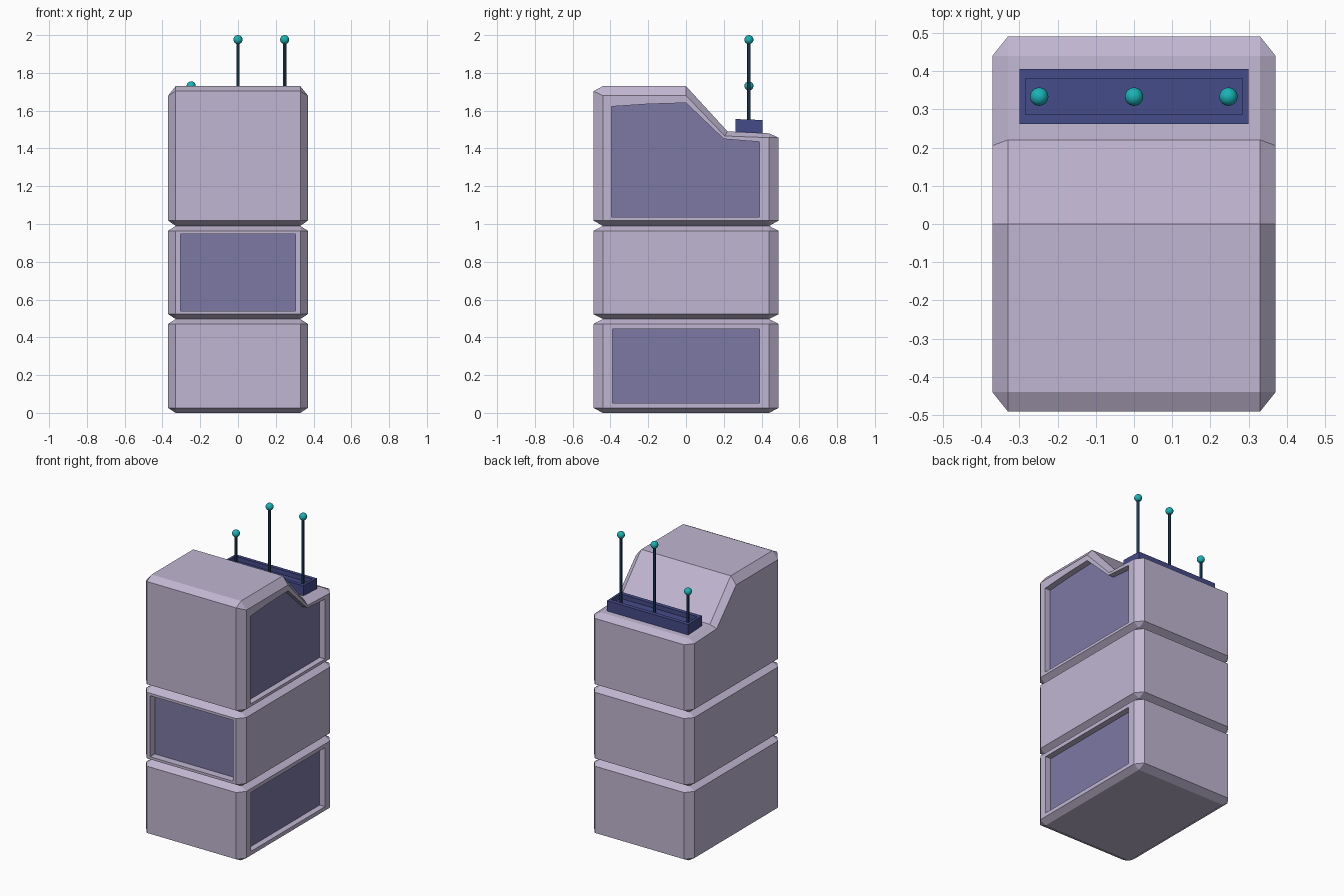
import bpy, bmesh

if "Cube" in bpy.data.objects:
    bpy.data.objects.remove(bpy.data.objects["Cube"])


def material(name, rgb):
    m = bpy.data.materials.new(name)
    m.diffuse_color = (*rgb, 1)
    m.use_nodes = True
    m.node_tree.nodes["Principled BSDF"].inputs["Base Color"].default_value = m.diffuse_color
    return m


SHELL = material("lilac_shell", (0.53, 0.47, 0.64))
PANEL = material("violet_panel", (0.20, 0.19, 0.37))
TRAY = material("navy_tray", (0.06, 0.07, 0.25))
ROD = material("dark_rod", (0.01, 0.05, 0.11))
TIP = material("teal_tip", (0.01, 0.45, 0.47))


def loft(name, rings, mats):
    """Skin equal-length rings and cap both ends; the last cap uses mats[-1]."""
    bm = bmesh.new()
    loops = [[bm.verts.new(p) for p in ring] for ring in rings]
    for a, b in zip(loops, loops[1:]):
        for i in range(len(a)):
            j = (i + 1) % len(a)
            bm.faces.new((a[i], a[j], b[j], b[i]))
    bm.faces.new(loops[0])
    bm.faces.new(loops[-1]).material_index = len(mats) - 1
    bmesh.ops.remove_doubles(bm, verts=bm.verts[:], dist=1e-5)
    bmesh.ops.recalc_face_normals(bm, faces=bm.faces[:])
    me = bpy.data.meshes.new(name)
    bm.to_mesh(me)
    bm.free()
    for m in mats:
        me.materials.append(m)
    ob = bpy.data.objects.new(name, me)
    bpy.context.collection.objects.link(ob)
    return ob


def section(name, outer, inner, panel, half, chamfer, depth, place):
    """Chamfered block along one axis with a recessed panel at its far end."""
    stages = [(inner, -half), (outer, chamfer - half), (outer, half - chamfer),
              (inner, half), (panel, half), (panel, half - depth)]
    rings = [[place(d, u, z) for u, z in prof] for prof, d in stages]
    loft(name, rings, [SHELL, PANEL])


def corners(u, z0, z1):
    """Rectangle with doubled corners, matching the chamfered outline."""
    return [p for c in ((-u, z0), (u, z0), (u, z1), (-u, z1)) for p in (c, c)]


def chamfered(u, z0, z1, cu, cz):
    return [(-u, z0 + cz), (cu - u, z0), (u - cu, z0), (u, z0 + cz),
            (u, z1 - cz), (u - cu, z1), (cu - u, z1), (-u, z1 - cz)]


CX, CY, CZ = 0.04, 0.05, 0.026
along_x = lambda d, u, z: (d, u, z)
along_front = lambda d, u, z: (u, -d, z)

# Lower section, panel on the right side
section("lower_section", chamfered(0.49, 0, 0.497, CY, CZ),
        corners(0.44, CZ, 0.471), corners(0.39, 0.052, 0.445),
        0.37, CX, 0.04, along_x)

# Middle section, panel on the front
section("middle_section", chamfered(0.37, 0.497, 0.99, CX, CZ),
        corners(0.33, 0.523, 0.964), corners(0.305, 0.54, 0.947),
        0.49, CY, 0.05, along_front)

# Upper section with the stepped back, panel on the right side
upper_outer = [(-0.49, 1.018), (-0.44, 0.99), (0.44, 0.99), (0.49, 1.018),
               (0.49, 1.457), (0.44, 1.48), (0.22, 1.49), (0, 1.73),
               (-0.44, 1.73), (-0.49, 1.703)]
upper_inner = [(-0.44, 1.018), (-0.44, 1.018), (0.44, 1.018), (0.44, 1.018),
               (0.44, 1.457), (0.44, 1.457), (0.205, 1.466), (0, 1.68),
               (-0.44, 1.68), (-0.44, 1.68)]
upper_panel = [(-0.395, 1.037), (-0.395, 1.037), (0.39, 1.037), (0.39, 1.037),
               (0.39, 1.435), (0.39, 1.435), (0.2, 1.45), (0, 1.641),
               (-0.2, 1.635), (-0.395, 1.622)]
section("upper_section", upper_outer, upper_inner, upper_panel,
        0.37, CX, 0.04, along_x)


# Antenna tray, hollow and tilted slightly with the ledge
def tray_ring(x, y, z):
    return [(sx * x, 0.333 + sy * y, z - 0.035 * sy * y)
            for sx, sy in ((-1, -1), (1, -1), (1, 1), (-1, 1))]


loft("antenna_tray", [tray_ring(0.30, 0.072, 1.475), tray_ring(0.30, 0.072, 1.553),
                      tray_ring(0.284, 0.047, 1.553), tray_ring(0.284, 0.047, 1.523)],
     [TRAY])

# Three antennas: thin rods with ball tips
for side, x, top in (("left", -0.248, 1.731), ("centre", 0, 1.976), ("right", 0.247, 1.976)):
    base = 1.515
    bpy.ops.mesh.primitive_cylinder_add(vertices=12, radius=0.009, depth=top - base,
                                        location=(x, 0.333, (top + base) / 2))
    rod = bpy.context.object
    rod.name = side + "_antenna_rod"
    rod.data.materials.append(ROD)
    bpy.ops.object.shade_smooth_by_angle()
    bpy.ops.mesh.primitive_uv_sphere_add(segments=24, ring_count=12, radius=0.024,
                                         location=(x, 0.333, top))
    tip = bpy.context.object
    tip.name = side + "_antenna_tip"
    tip.data.materials.append(TIP)
    bpy.ops.object.shade_smooth()
